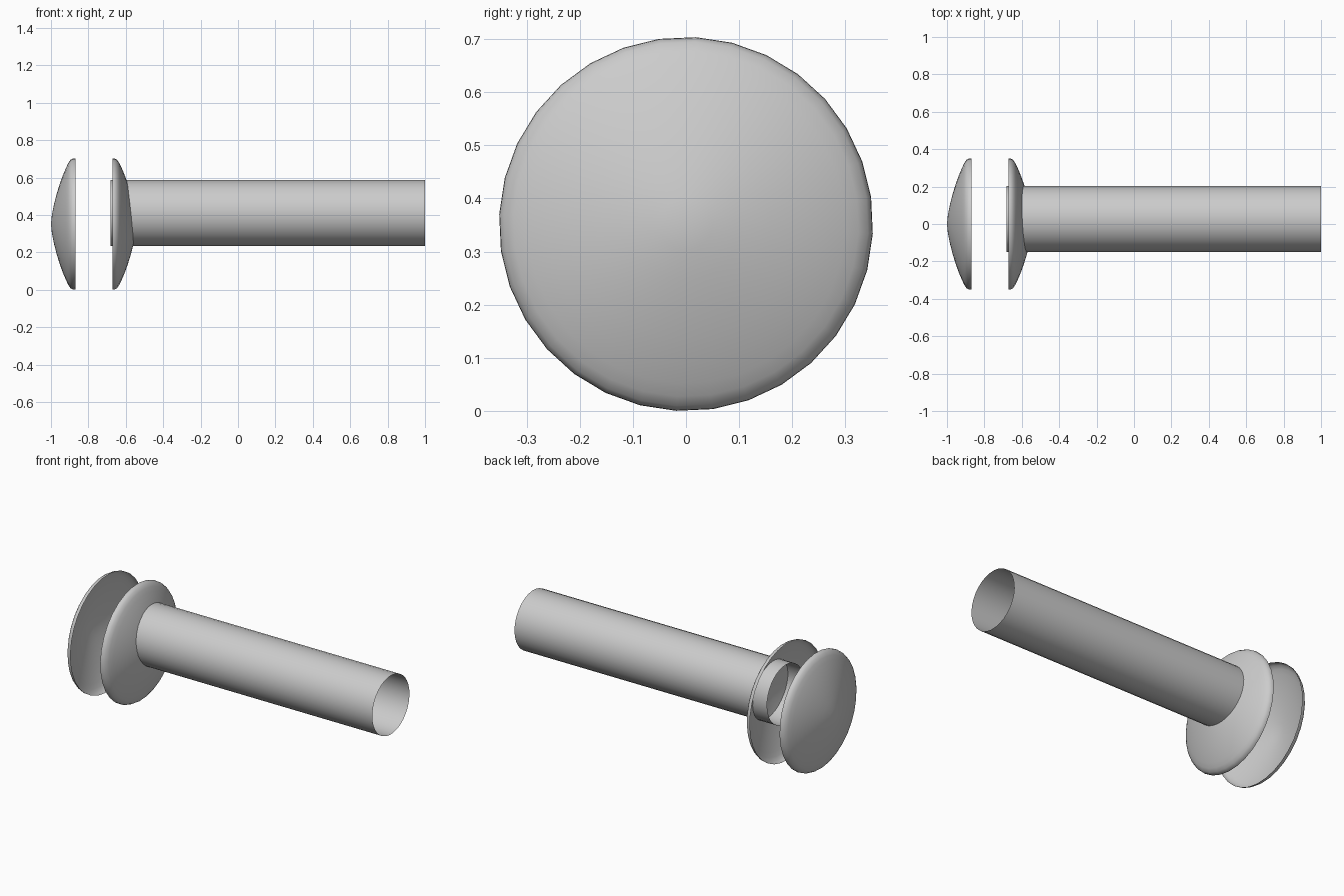
import bpy, bmesh, math

if "Cube" in bpy.data.objects:
    bpy.data.objects.remove(bpy.data.objects["Cube"])

SEGS = 32
TWIST = math.radians(-3)


def lathe_x(name, profile, cy, cz):
    """Revolve (x, radius) points about a line parallel to the x axis."""
    bm = bmesh.new()
    rings = []
    for x, r in profile:
        if r == 0:
            rings.append([bm.verts.new((x, cy, cz))])
        else:
            angles = [TWIST + 2 * math.pi * i / SEGS for i in range(SEGS)]
            rings.append([bm.verts.new((x, cy + r * math.cos(a), cz + r * math.sin(a)))
                          for a in angles])
    for a, b in zip(rings, rings[1:]):
        for i in range(SEGS):
            j = (i + 1) % SEGS
            if len(b) == 1:
                bm.faces.new((a[i], a[j], b[0]))
            else:
                bm.faces.new((a[i], a[j], b[j], b[i]))
    # Open shells: make the normals point away from the axis
    for f in bm.faces:
        f.normal_update()
    f = bm.faces[:][0] if bm.faces.ensure_lookup_table() is None else None
    c = f.calc_center_median()
    if f.normal.y * (c.y - cy) + f.normal.z * (c.z - cz) < 0:
        bmesh.ops.reverse_faces(bm, faces=bm.faces[:])
    mesh = bpy.data.meshes.new(name)
    bm.to_mesh(mesh)
    bm.free()
    mesh.shade_smooth()
    obj = bpy.data.objects.new(name, mesh)
    bpy.context.collection.objects.link(obj)
    return obj


# Hollow dome section: (depth from the rim, radius)
DOME = [(0, 0.352), (0.012, 0.351), (0.026, 0.343), (0.038, 0.325),
        (0.050, 0.300), (0.066, 0.262), (0.083, 0.215), (0.100, 0.160),
        (0.114, 0.105), (0.125, 0.050), (0.130, 0)]

# Two domes, rim to rim, bulging away from each other
lathe_x("outer_cap", [(-0.87 - d, r) for d, r in DOME], 0, 0.352)
lathe_x("inner_cap", [(-0.672 + d, r) for d, r in DOME], 0, 0.352)

# Open thin-walled tube, slightly off the cap axis and piercing the inner cap
lathe_x("shaft", [(-0.683, 0.177), (1.0, 0.177)], 0.027, 0.411)
